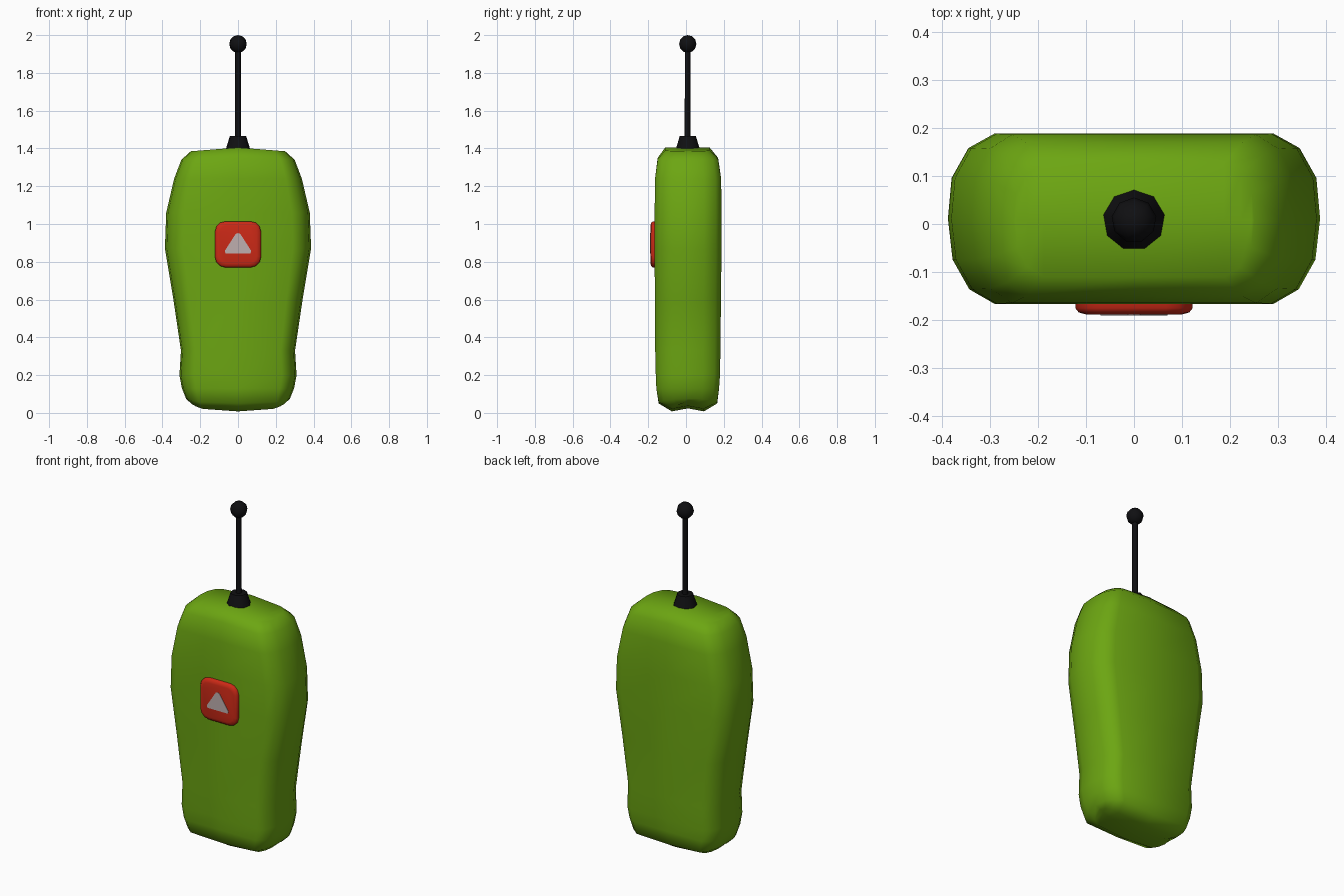
import bpy, bmesh, math
from mathutils import Matrix

if "Cube" in bpy.data.objects:
    bpy.data.objects.remove(bpy.data.objects["Cube"])

CY = 0.011  # centre line of the body in y


def material(name, rgb):
    m = bpy.data.materials.new(name)
    m.diffuse_color = (*rgb, 1)
    m.use_nodes = True
    m.node_tree.nodes["Principled BSDF"].inputs["Base Color"].default_value = m.diffuse_color
    return m


GREEN = material("green", (0.15, 0.38, 0.006))
RED = material("red", (0.60, 0.022, 0.008))
GREY = material("light_grey", (0.52, 0.43, 0.43))
BLACK = material("black", (0.005, 0.005, 0.006))


def finish(name, bm, mat, angle):
    bmesh.ops.recalc_face_normals(bm, faces=bm.faces)
    me = bpy.data.meshes.new(name)
    bm.to_mesh(me)
    bm.free()
    me.materials.append(mat)
    ob = bpy.data.objects.new(name, me)
    bpy.context.collection.objects.link(ob)
    bpy.ops.object.select_all(action='DESELECT')
    bpy.context.view_layer.objects.active = ob
    ob.select_set(True)
    bpy.ops.object.shade_smooth_by_angle(angle=math.radians(angle))
    return ob


def bridge(bm, a, b):
    n = len(a)
    for i in range(n):
        bm.faces.new((a[i], a[(i + 1) % n], b[(i + 1) % n], b[i]))


# Body: rounded section lofted upward
half = [(0, -1), (.75, -1), (.885, -.83), (.975, -.48), (1, 0),
        (.98, .48), (.89, .83), (.75, 1), (0, 1)]
section = half + [(-u, v) for u, v in half[-2:0:-1]]
# z, half width, front y, back y, lift at the middle, lift exponent
levels = [(.05, .25, -.075, .095, -.042, 4), (.075, .275, -.145, .165, -.025, 4),
          (.13, .297, -.157, .175, 0, 1), (.20, .31, -.16, .18, 0, 1),
          (.33, .302, -.163, .182, 0, 1), (.60, .342, -.165, .185, 0, 1),
          (.87, .387, -.166, .188, 0, 1), (1.06, .38, -.166, .188, 0, 1),
          (1.24, .338, -.164, .186, 0, 1), (1.34, .30, -.15, .17, .01, 1),
          (1.385, .25, -.11, .125, .02, 1)]
bm = bmesh.new()
rings = []
for z, w, y0, y1, lift, p in levels:
    rings.append([bm.verts.new((u * w, (y0 + y1) / 2 + v * (y1 - y0) / 2,
                                z + lift * (1 - abs(u) ** p))) for u, v in section])
for a, b in zip(rings, rings[1:]):
    bridge(bm, a, b)


# Caps: a middle row of points; the bottom row is raised into a shallow groove
def cap(ring, dz):
    n = len(ring)
    row = []
    for i in range(-3, 4):                      # front points across x
        f, k = ring[i % n], ring[(8 - i) % n]   # matching back point
        c = (f.co + k.co) / 2
        c.z += dz
        row.append((f, bm.verts.new(c), k))
    for (f0, c0, k0), (f1, c1, k1) in zip(row, row[1:]):
        bm.faces.new((f0, f1, c1, c0))
        bm.faces.new((c0, c1, k1, k0))
    for (f, c, k), tip in ((row[0], ring[12]), (row[-1], ring[4])):
        tip.co.z += dz
        bm.faces.new((f, c, tip))
        bm.faces.new((c, k, tip))


cap(rings[0], .016)
cap(rings[-1], 0)
finish("body", bm, GREEN, 80)


# Plates facing the front, built from stacked outlines
def plate(name, outlines, mat, angle):
    bm = bmesh.new()
    rs = [[bm.verts.new((x, y, z)) for x, z in pts] for y, pts in outlines]
    for a, b in zip(rs, rs[1:]):
        bridge(bm, a, b)
    bm.faces.new(rs[0])
    bm.faces.new(rs[-1])
    return finish(name, bm, mat, angle)


def rounded(h, r, zc):
    pts = []
    for q in range(4):
        cx, cz = [(1, 1), (-1, 1), (-1, -1), (1, -1)][q]
        for k in range(4):
            t = math.radians(90 * q + 30 * k)
            pts.append((cx * (h - r) + r * math.cos(t), zc + cz * (h - r) + r * math.sin(t)))
    return pts


plate("button", [(-.155, rounded(.122, .055, .892)), (-.175, rounded(.122, .055, .892)),
                 (-.184, rounded(.115, .05, .892)), (-.188, rounded(.10, .04, .892))], RED, 60)
tri = [(-.066, .845), (.066, .845), (.07, .858), (.012, .948), (0, .952), (-.012, .948), (-.07, .858)]
plate("button_triangle", [(-.186, tri), (-.190, tri)], GREY, 30)


# Antenna: base, rod and ball
def cone(name, z0, z1, r0, r1, sides):
    bm = bmesh.new()
    bmesh.ops.create_cone(bm, cap_ends=True, segments=sides, radius1=r0, radius2=r1,
                          depth=z1 - z0, matrix=Matrix.Translation((0, CY - .003, (z0 + z1) / 2)))
    finish(name, bm, BLACK, 45)


cone("antenna_base", 1.385, 1.465, .069, .044, 9)
cone("antenna_rod", 1.45, 1.93, .016, .015, 9)
bm = bmesh.new()
bmesh.ops.create_uvsphere(bm, u_segments=9, v_segments=6, radius=.047,
                          matrix=Matrix.Translation((0, CY - .003, 1.953)))
finish("antenna_ball", bm, BLACK, 45)
